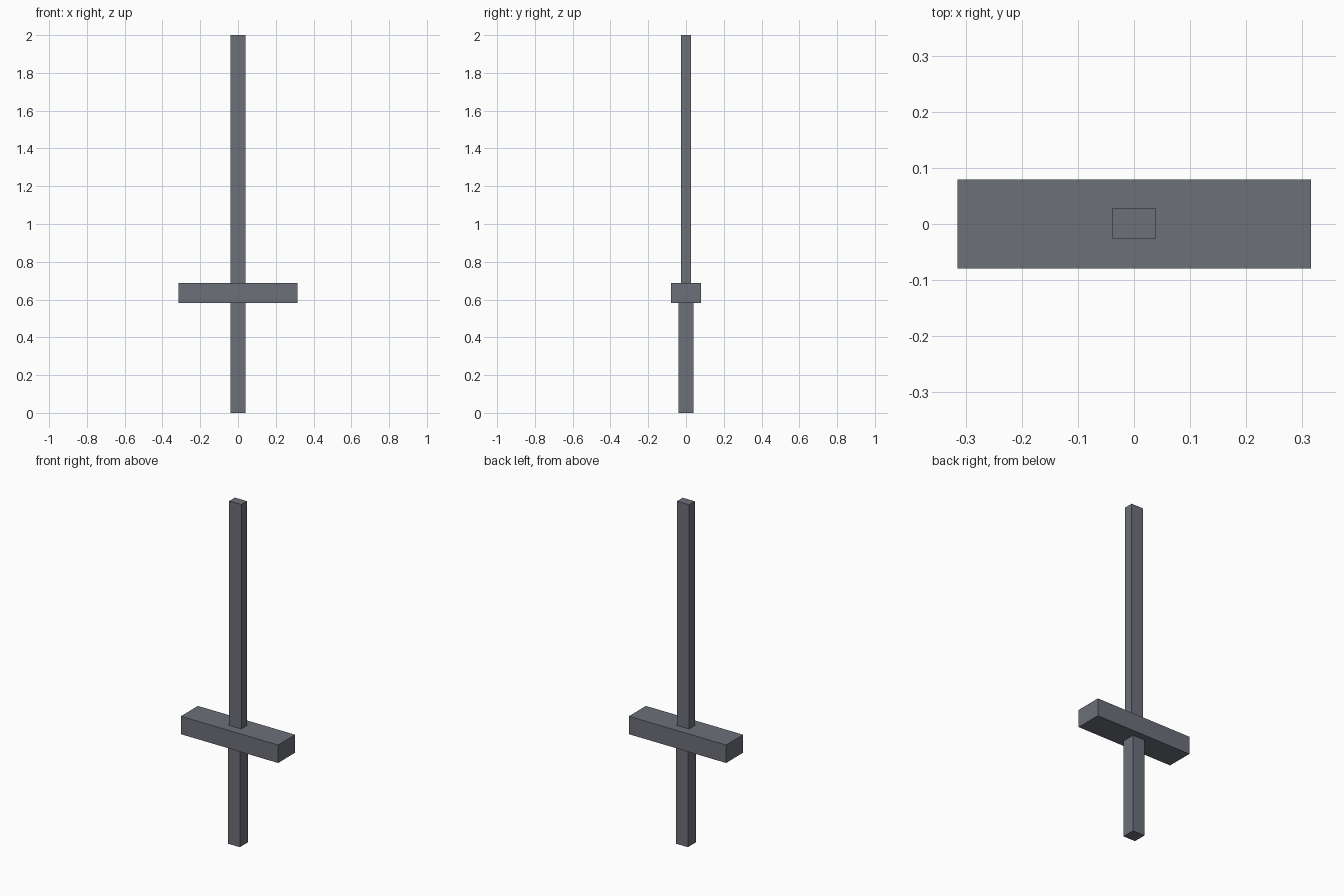
import bpy

cube = bpy.data.objects.get("Cube")
if cube:
    bpy.data.objects.remove(cube, do_unlink=True)

# Single dark steel colour
COLOR = (0.15, 0.16, 0.19, 1)
steel = bpy.data.materials.new("dark_steel")
steel.use_nodes = True
steel.diffuse_color = COLOR
steel.node_tree.nodes["Principled BSDF"].inputs["Base Color"].default_value = COLOR


def box(name, width, depth, bottom, top, y=0):
    """Flat-faced box spanning bottom to top."""
    bpy.ops.mesh.primitive_cube_add(size=1, location=(0, y, (bottom + top) / 2))
    obj = bpy.context.object
    obj.name = name
    obj.scale = (width, depth, top - bottom)
    bpy.ops.object.transform_apply(location=False, rotation=False, scale=True)
    obj.data.materials.append(steel)
    return obj


GUARD_BOTTOM, GUARD_TOP = 0.582, 0.687

# Square grip, wide crossguard and thin straight blade
box("grip", 0.078, 0.078, 0, GUARD_BOTTOM)
box("crossguard", 0.63, 0.158, GUARD_BOTTOM, GUARD_TOP)
box("blade", 0.078, 0.053, GUARD_TOP, 2, y=0.001)
